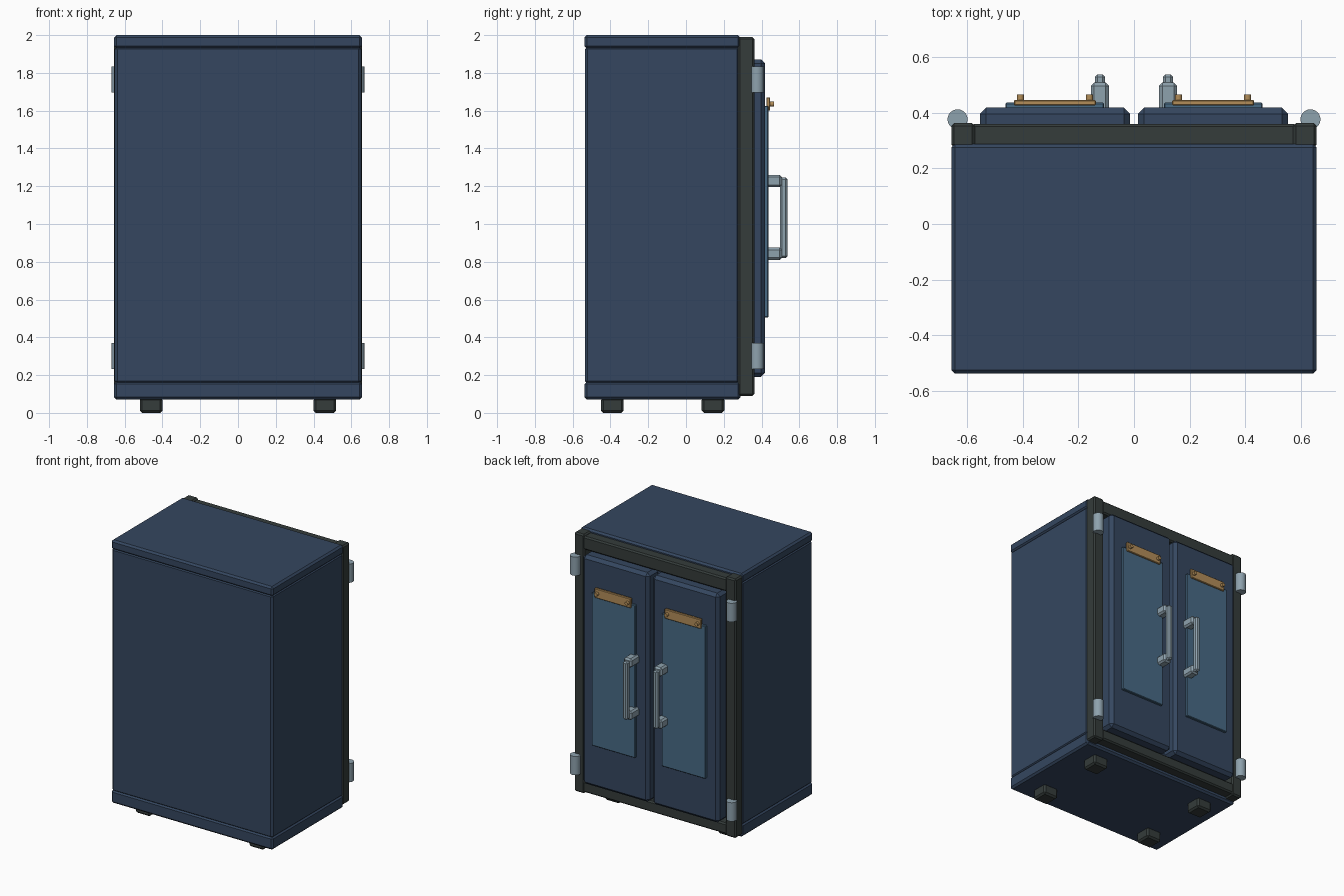
import bpy, bmesh
from math import pi
from mathutils import Matrix

if "Cube" in bpy.data.objects:
    bpy.data.objects.remove(bpy.data.objects["Cube"])


def material(name, r, g, b):
    m = bpy.data.materials.new(name)
    m.diffuse_color = (r, g, b, 1)
    m.use_nodes = True
    m.node_tree.nodes["Principled BSDF"].inputs["Base Color"].default_value = m.diffuse_color
    return m


NAVY = material("navy_paint", 0.035, 0.062, 0.115)
DARK = material("dark_iron", 0.035, 0.045, 0.043)
STEEL = material("steel", 0.27, 0.36, 0.42)
BRASS = material("brass", 0.45, 0.27, 0.10)
PANEL = material("blue_panel", 0.065, 0.145, 0.235)


def finish(name, bm, mat):
    me = bpy.data.meshes.new(name)
    bm.to_mesh(me)
    bm.free()
    me.materials.append(mat)
    ob = bpy.data.objects.new(name, me)
    bpy.context.collection.objects.link(ob)
    return ob


def box(name, x, y, z, mat, bevel=0.0):
    """Chamfered box from (min, max) ranges."""
    x, y, z = sorted(x), sorted(y), sorted(z)
    bm = bmesh.new()
    bmesh.ops.create_cube(bm, size=1)
    for v in bm.verts:
        v.co = [r[0] if c < 0 else r[1] for c, r in zip(v.co, (x, y, z))]
    if bevel:
        bmesh.ops.bevel(bm, geom=bm.edges[:], offset=bevel, segments=1,
                        affect='EDGES', profile=0.5)
    return finish(name, bm, mat)


def cylinder(name, centre, radius, length, mat, sides, along_y=False):
    bm = bmesh.new()
    m = Matrix.Translation(centre)
    if along_y:
        m = m @ Matrix.Rotation(pi / 2, 4, 'X')
    bmesh.ops.create_cone(bm, cap_ends=True, segments=sides, radius1=radius,
                          radius2=radius, depth=length, matrix=m)
    for f in bm.faces:
        f.smooth = len(f.verts) == 4
    for e in bm.edges:
        e.smooth = all(f.smooth for f in e.link_faces)
    return finish(name, bm, mat)


# Cabinet shell with top and bottom caps
box("cabinet_body", (-0.653, 0.653), (-0.535, 0.285), (0.155, 1.94), NAVY, 0.014)
box("top_cap", (-0.656, 0.656), (-0.538, 0.288), (1.93, 2.0), NAVY, 0.013)
box("bottom_cap", (-0.656, 0.656), (-0.538, 0.288), (0.07, 0.165), NAVY, 0.013)

# Door frame rails
for name, z in (("top_rail", (1.88, 1.978)), ("bottom_rail", (0.10, 0.18))):
    box("frame_" + name, (-0.585, 0.585), (0.275, 0.36), z, DARK, 0.01)

for side, s in (("left", -1), ("right", 1)):
    # Frame post
    box(side + "_frame_post", (s * 0.572, s * 0.656), (0.275, 0.362),
        (0.09, 1.99), DARK, 0.01)

    # Door with inset panel
    box(side + "_door", (s * 0.014, s * 0.553), (0.28, 0.418), (0.19, 1.872),
        NAVY, 0.022)
    box(side + "_door_panel", (s * 0.108, s * 0.462), (0.41, 0.436),
        (0.505, 1.625), PANEL, 0.004)

    # Brass plate and its two screws
    box(side + "_plate", (s * 0.137, s * 0.432), (0.425, 0.446),
        (1.60, 1.67), BRASS, 0.004)
    for i, x in enumerate((0.16, 0.408)):
        cylinder(f"{side}_plate_screw_{i}", (s * x, 0.45, 1.635), 0.013, 0.03,
                 BRASS, 16, True)

    # Pull handle: two standoffs and a grip
    for where, z in (("upper", (1.195, 1.26)), ("lower", (0.81, 0.875))):
        box(f"{side}_handle_{where}_mount", (s * 0.09, s * 0.155),
            (0.405, 0.508), z, STEEL, 0.012)
    box(side + "_handle_grip", (s * 0.104, s * 0.141), (0.498, 0.538),
        (0.82, 1.245), STEEL, 0.01)

    # Hinge barrels
    for where, z in (("upper", 1.765), ("lower", 0.302)):
        cylinder(f"{side}_{where}_hinge", (s * 0.634, 0.376, z), 0.036, 0.137,
                 STEEL, 24)

    # Feet
    for where, y in (("front", (-0.45, -0.33)), ("back", (0.083, 0.203))):
        box(f"{where}_{side}_foot", (s * 0.40, s * 0.52), y, (0.0, 0.08),
            DARK, 0.012)
